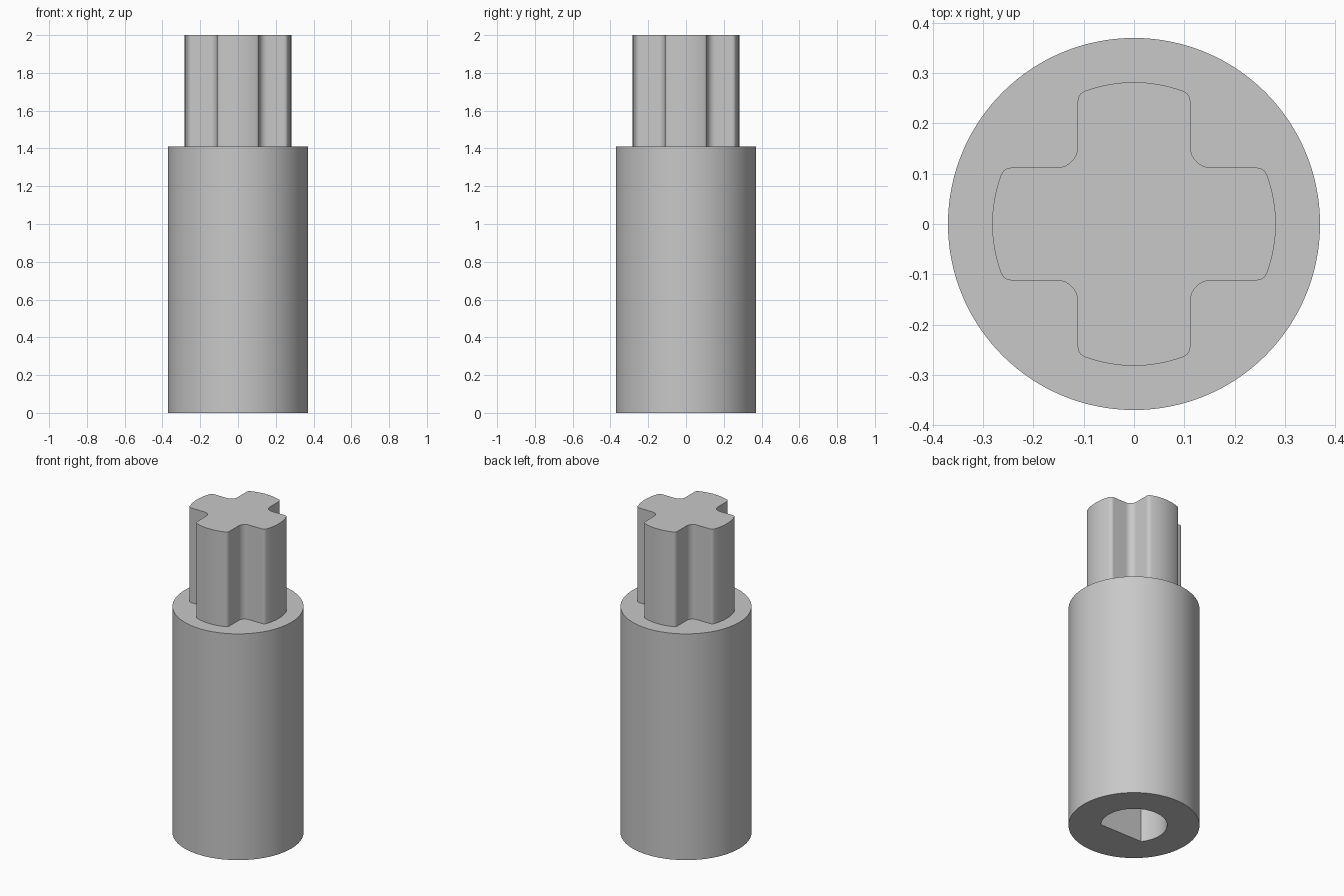
import bpy
import bmesh
from math import cos, sin, pi, sqrt, atan2, acos

cube = bpy.data.objects.get("Cube")
if cube:
    bpy.data.objects.remove(cube, do_unlink=True)

# Main dimensions
BODY_R, BODY_H, TOTAL_H = 0.37, 1.41, 2.0
ARM_W, ARM_R = 0.112, 0.282          # half width and reach of each cross arm
TIP_FILLET, ROOT_FILLET = 0.022, 0.042
BORE_R, BORE_FLAT, BORE_DEPTH = 0.187, 0.114, 1.1

grey = bpy.data.materials.new("plain grey")
grey.use_nodes = True
colour = (0.58, 0.58, 0.58, 1)
grey.diffuse_color = colour
grey.node_tree.nodes["Principled BSDF"].inputs["Base Color"].default_value = colour


def arc(cx, cy, r, start, end, steps):
    """Points along an arc, both ends included."""
    angles = [start + (end - start) * i / steps for i in range(steps + 1)]
    return [(cx + r * cos(a), cy + r * sin(a)) for a in angles]


def prism(name, profile, bottom, top):
    """Extrude a closed counter-clockwise profile upwards."""
    bm = bmesh.new()
    face = bm.faces.new([bm.verts.new((x, y, bottom)) for x, y in profile])
    out = bmesh.ops.extrude_face_region(bm, geom=[face])
    moved = [v for v in out["geom"] if isinstance(v, bmesh.types.BMVert)]
    bmesh.ops.translate(bm, verts=moved, vec=(0, 0, top - bottom))
    bmesh.ops.recalc_face_normals(bm, faces=bm.faces)
    mesh = bpy.data.meshes.new(name)
    bm.to_mesh(mesh)
    bm.free()
    mesh.materials.append(grey)
    obj = bpy.data.objects.new(name, mesh)
    bpy.context.collection.objects.link(obj)
    return obj


def cross_profile():
    """Four round-ended arms with filleted tips and roots."""
    cy = ARM_W - TIP_FILLET
    cx = sqrt((ARM_R - TIP_FILLET) ** 2 - cy ** 2)
    tip = atan2(cy, cx)
    root = ARM_W + ROOT_FILLET
    arm = arc(cx, -cy, TIP_FILLET, -pi / 2, -tip, 8)
    arm += arc(0, 0, ARM_R, -tip, tip, 16)[1:-1]
    arm += arc(cx, cy, TIP_FILLET, tip, pi / 2, 8)
    arm += arc(root, root, ROOT_FILLET, 3 * pi / 2, pi, 10)
    points = []
    for turn in range(4):
        c, s = cos(turn * pi / 2), sin(turn * pi / 2)
        points += [(x * c - y * s, x * s + y * c) for x, y in arm]
    return points


def combine(target, tool, operation):
    mod = target.modifiers.new(tool.name, "BOOLEAN")
    mod.operation = operation
    mod.solver = "EXACT"
    mod.object = tool
    bpy.ops.object.select_all(action="DESELECT")
    target.select_set(True)
    bpy.context.view_layer.objects.active = target
    bpy.ops.object.modifier_apply(modifier=mod.name)
    bpy.data.objects.remove(tool, do_unlink=True)


# Round body with the cross-shaped drive end rising from it
shaft = prism("shaft_adapter", arc(0, 0, BODY_R, 0, 2 * pi, 128)[:-1], 0, BODY_H)
combine(shaft, prism("cross_drive", cross_profile(), BODY_H - 0.1, TOTAL_H), "UNION")

# D-shaped blind bore in the underside, flat towards the front
half = acos(BORE_FLAT / BORE_R)
bore = arc(0, 0, BORE_R, -pi / 2 + half, 3 * pi / 2 - half, 64)
combine(shaft, prism("bore_cutter", bore, -0.1, BORE_DEPTH), "DIFFERENCE")

bpy.ops.object.shade_smooth_by_angle(angle=pi / 6)
